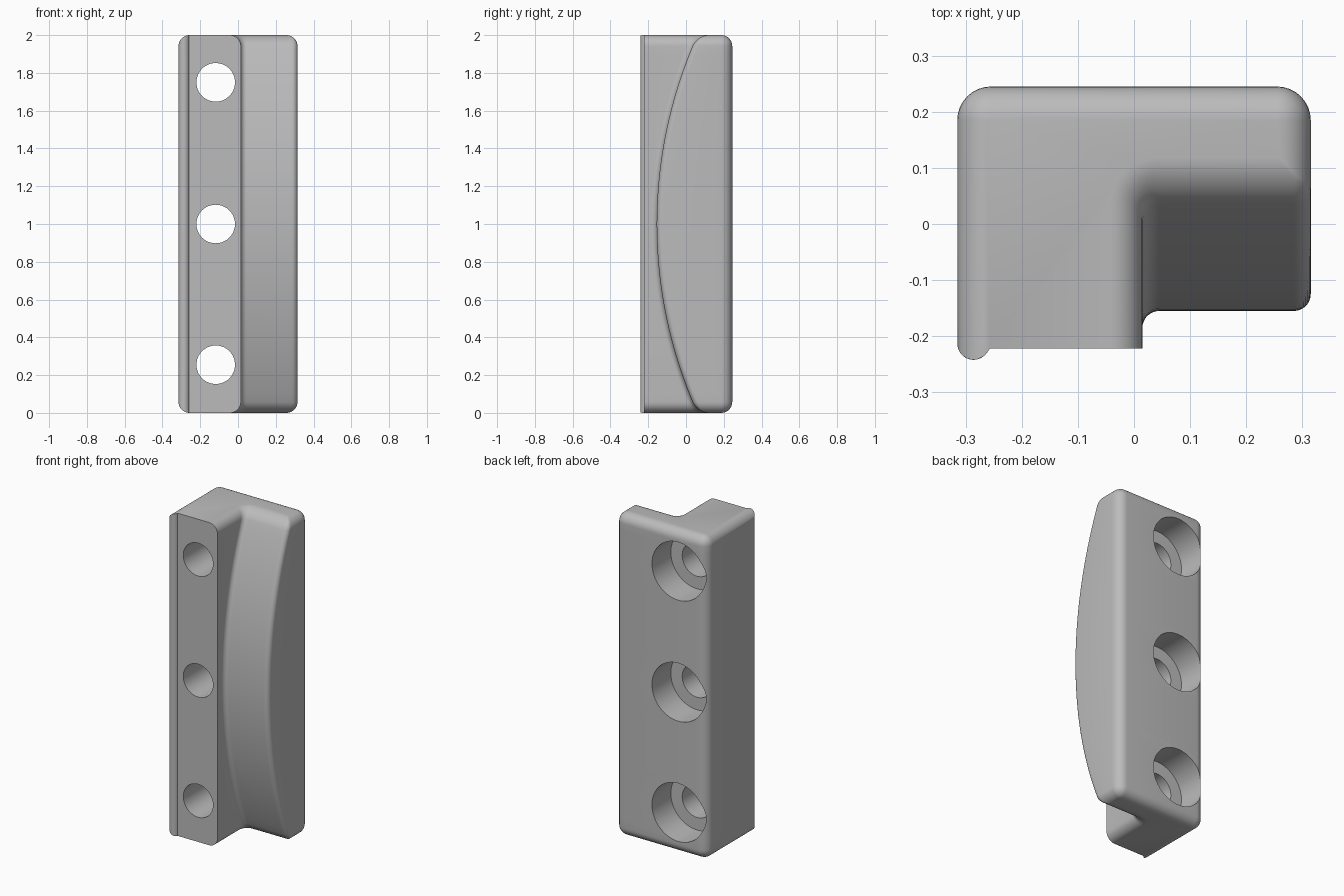
import bpy, bmesh
from math import pi, sin, cos, acos, asin, sqrt

cube = bpy.data.objects.get("Cube")
if cube:
    bpy.data.objects.remove(cube)

grey = bpy.data.materials.new("plain grey")
grey.use_nodes = True
color = (0.5, 0.5, 0.5, 1)
grey.diffuse_color = color
grey.node_tree.nodes["Principled BSDF"].inputs["Base Color"].default_value = color

HEIGHT, ROUND = 2.0, 0.058
LEFT, RIGHT, STEP = -0.315, 0.315, 0.015
BACK, FRONT = 0.245, -0.222
BULGE, SAGITTA = -0.155, 0.215
BEAD_X, BEAD_Y, BEAD_R = -0.286, -0.213, 0.029


def corner(cx, cy, r, a0, a1, n=8):
    """Arc points from angle a0 to a1."""
    return [(cx + r * cos(a0 + (a1 - a0) * i / n),
             cy + r * sin(a0 + (a1 - a0) * i / n)) for i in range(n + 1)]


def section(z, d):
    """L-shaped outline at height z, drawn in by d all round except at the front."""
    left, right, back, step = LEFT + d, RIGHT - d, BACK - d, STEP - d
    radius = (HEIGHT / 2) ** 2 / (2 * SAGITTA) + SAGITTA / 2
    bow = BULGE + radius - sqrt(radius ** 2 - (z - HEIGHT / 2) ** 2) + d
    # bead on the outer front edge
    end = 2 * pi + asin((FRONT - BEAD_Y) / BEAD_R)
    start = 2 * pi - acos(max(-1, min(1, (left - BEAD_X) / BEAD_R)))
    pts = [(max(x, left), y) for x, y in
           corner(BEAD_X, BEAD_Y, BEAD_R, min(start, end), end, 10)]
    # front face edge, hollow fillet, bowed front, rounded back
    pts.append((step, FRONT))
    r = 0.03 + d
    pts += corner(step + r, bow - r, r, pi, pi / 2)
    r = max(0.03 - d, 0.002)
    pts += corner(right - r, bow + r, r, -pi / 2, 0)
    r = 0.06 - d
    pts += corner(right - r, back - r, r, 0, pi / 2)
    pts += corner(left + r, back - r, r, pi / 2, pi)
    return pts


def loft(bm, rings):
    """Skin a list of equal vertex loops and cap both ends."""
    for a, b in zip(rings, rings[1:]):
        for i in range(len(a)):
            j = (i + 1) % len(a)
            bm.faces.new((a[i], a[j], b[j], b[i]))
    bm.faces.new(rings[0][::-1])
    bm.faces.new(rings[-1])


def finish(bm, name):
    bmesh.ops.remove_doubles(bm, verts=bm.verts, dist=0.00005)
    bmesh.ops.recalc_face_normals(bm, faces=bm.faces)
    mesh = bpy.data.meshes.new(name)
    bm.to_mesh(mesh)
    bm.free()
    obj = bpy.data.objects.new(name, mesh)
    bpy.context.collection.objects.link(obj)
    mesh.materials.append(grey)
    return obj


# Body lofted from bottom to top, with rounded ends
low = [(ROUND * (1 - cos(a)), ROUND * (1 - sin(a)))
       for a in (pi / 2 * i / 8 for i in range(9))]
span = HEIGHT - 2 * ROUND
levels = low + [(ROUND + span * i / 40, 0) for i in range(1, 40)]
levels += [(HEIGHT - z, d) for z, d in reversed(low)]
bm = bmesh.new()
loft(bm, [[bm.verts.new((x, y, z)) for x, y in section(z, d)] for z, d in levels])
body = finish(bm, "bracket_body")

# Stepped screw holes, wide at the back
bm = bmesh.new()
for z in (0.255, 1.0, 1.75):
    loft(bm, [[bm.verts.new((x, y, zz)) for x, zz in
               corner(-0.118, z, r, 0, 2 * pi, 64)[:-1]]
              for y, r in ((-0.4, 0.102), (0.06, 0.102), (0.06, 0.18), (0.4, 0.18))])
cutter = finish(bm, "screw_hole_cutter")
cutter.hide_render = True

cut = body.modifiers.new("screw holes", "BOOLEAN")
cut.operation, cut.solver, cut.object = "DIFFERENCE", "EXACT", cutter
bpy.ops.object.select_all(action="DESELECT")
bpy.context.view_layer.objects.active = body
body.select_set(True)
bpy.ops.object.modifier_apply(modifier=cut.name)
bpy.data.objects.remove(cutter)
bpy.ops.object.shade_smooth_by_angle(angle=pi / 6)
